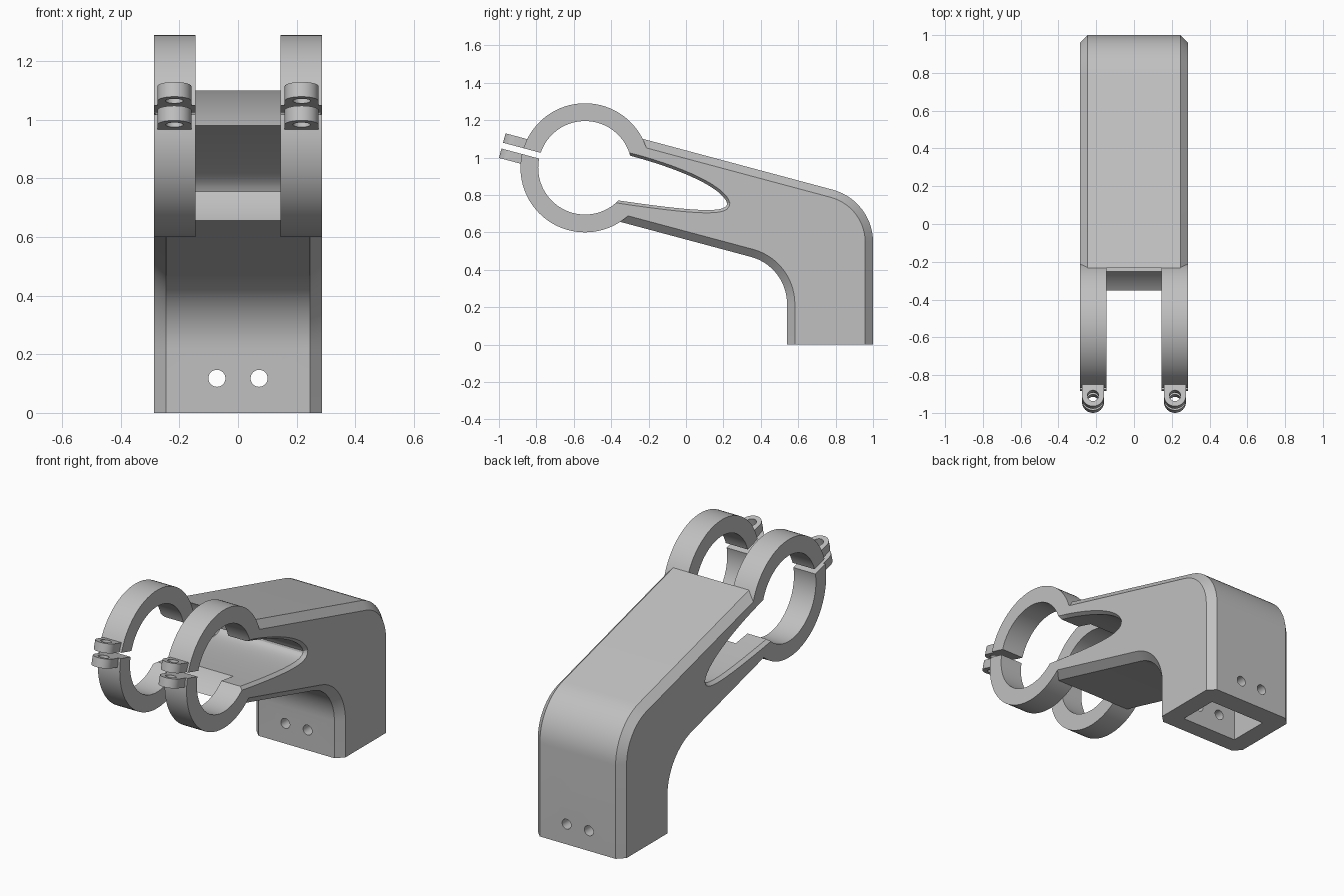
import bpy, bmesh
from math import cos, sin, tan, pi, radians
from mathutils import Matrix, Vector

cube = bpy.data.objects.get("Cube")
if cube:
    bpy.data.objects.remove(cube, do_unlink=True)

TILT = radians(15)
HALF = 0.287            # half width of the bracket
INNER = 0.145           # inner face of each clamp ring
CHAMFER = 0.042
RING = Vector((-0.54, 0.945))
OUTER_R, BORE_R = 0.345, 0.25

grey = bpy.data.materials.new("plain_grey")
grey.use_nodes = True
grey.diffuse_color = (0.53, 0.53, 0.53, 1)
grey.node_tree.nodes["Principled BSDF"].inputs["Base Color"].default_value = (0.53, 0.53, 0.53, 1)


def frame(a, b, h, origin=(0, 0, 0)):
    """Matrix whose columns map section axes a, b and depth h to the world."""
    m = Matrix((a, b, h)).transposed().to_4x4()
    m.translation = origin
    return m


ALONG_X = frame((0, 1, 0), (0, 0, 1), (1, 0, 0))
ALONG_Y = frame((1, 0, 0), (0, 0, 1), (0, 1, 0))
ALONG_Z = frame((1, 0, 0), (0, 1, 0), (0, 0, 1))
# Clamp frame: a points out of the ring along the split, b is x, h is across the split
CLAMP = frame((0, -cos(TILT), sin(TILT)), (1, 0, 0), (0, sin(TILT), cos(TILT)),
              (0, RING.x, RING.y))


def loft(name, sections, matrix):
    """Solid through matching outlines given as (depth, points)."""
    bm = bmesh.new()
    rows = [[bm.verts.new(matrix @ Vector((p[0], p[1], h))) for p in pts]
            for h, pts in sections]
    n = len(rows[0])
    for r0, r1 in zip(rows, rows[1:]):
        for i in range(n):
            j = (i + 1) % n
            bm.faces.new((r0[i], r0[j], r1[j], r1[i]))
    bm.faces.new(rows[0][::-1])
    bm.faces.new(rows[-1])
    bmesh.ops.recalc_face_normals(bm, faces=bm.faces)
    mesh = bpy.data.meshes.new(name)
    bm.to_mesh(mesh)
    bm.free()
    mesh.materials.append(grey)
    obj = bpy.data.objects.new(name, mesh)
    bpy.context.collection.objects.link(obj)
    return obj


def prism(name, pts, h0, h1, matrix):
    return loft(name, [(h0, pts), (h1, pts)], matrix)


def arc(center, r, a0, a1, n):
    return [(center[0] + r * cos(a0 + (a1 - a0) * i / n),
             center[1] + r * sin(a0 + (a1 - a0) * i / n)) for i in range(n + 1)]


def circle(center, r, n=32):
    return arc(center, r, 0, 2 * pi, n)[:-1]


def rect(a0, a1, b0, b1):
    return [(a0, b0), (a1, b0), (a1, b1), (a0, b1)]


def bezier(p, n):
    p = [Vector(q) for q in p]
    return [p[0] * (1 - t) ** 3 + p[1] * 3 * t * (1 - t) ** 2
            + p[2] * 3 * t * t * (1 - t) + p[3] * t ** 3
            for t in (i / n for i in range(n + 1))]


def combine(target, tool, operation):
    mod = target.modifiers.new("cut", 'BOOLEAN')
    mod.operation = operation
    mod.solver = 'EXACT'
    mod.object = tool
    bpy.context.view_layer.objects.active = target
    bpy.ops.object.modifier_apply(modifier=mod.name)
    bpy.data.objects.remove(tool, do_unlink=True)


def arm_outline(d):
    """Bent arm from the foot to inside the rings, pulled in by d."""
    start = -0.45

    def bend(y, z_at_wall, r, shift):
        # Fillet between the tilted line and the upright wall
        t = r * tan(radians(37.5))
        c = (y - r, z_at_wall - t)
        pts = arc(c, r + shift, 0, pi / 2 - TILT, 14)
        end = pts[-1]
        return pts + [(start, end[1] + (end[0] - start) * tan(TILT))]

    top = bend(1.0, 0.77, 0.29, -d)
    under = bend(0.54, 0.417, 0.26, d)
    return [(1.0 - d, 0)] + top + under[::-1] + [(0.54 + d, 0)]


def widened(pts, d):
    """Closed outline pushed outward by d (clockwise points)."""
    out = []
    for i, p in enumerate(pts):
        e = (pts[(i + 1) % len(pts)] - pts[i - 1]).normalized()
        out.append(p + Vector((-e.y, e.x)) * d)
    return out


# Arm with chamfered long edges
edge = HALF - CHAMFER
bracket = loft("clamp_bracket", [(-HALF, arm_outline(CHAMFER)), (-edge, arm_outline(0)),
                                 (edge, arm_outline(0)), (HALF, arm_outline(CHAMFER))], ALONG_X)

# Clamp rings and their rounded screw lugs
LUG_U, LUG_R, LUG_X = 0.4, 0.058, 0.217
for side in (-1, 1):
    combine(bracket, prism("ring", circle(RING, OUTER_R, 96), side * INNER, side * HALF,
                           ALONG_X), 'UNION')
    x = side * LUG_X
    outline = [(0.3, x - LUG_R)] + arc((LUG_U, x), LUG_R, -pi / 2, pi / 2, 16) + [(0.3, x + LUG_R)]
    combine(bracket, prism("lug", outline, -0.068, 0.068, CLAMP), 'UNION')

# Tapering opening behind the rings, with a slim chamfer on both sides
slot = (bezier([(-0.3, 1.01), (0.0, 0.93), (0.2, 0.83), (0.22, 0.755)], 14)
        + bezier([(0.22, 0.755), (0.22, 0.70), (0.05, 0.71), (-0.38, 0.773)], 14)[1:]
        + [Vector((-0.42, 0.83)), Vector((-0.42, 0.98))])
wide = widened(slot, 0.015)
rim = HALF - 0.02
cutters = [
    prism("ring_bore", circle(RING, BORE_R, 96), -0.5, 0.5, ALONG_X),
    prism("ring_gap", circle(RING, OUTER_R, 96), -INNER, INNER, ALONG_X),
    loft("slot", [(-0.3, wide), (-HALF, wide), (-rim, slot),
                  (rim, slot), (HALF, wide), (0.3, wide)], ALONG_X),
    prism("split", rect(0.2, 0.6, -0.4, 0.4), -0.016, 0.016, CLAMP),
    prism("foot_socket", rect(-0.18, 0.18, 0.64, 0.88), -0.1, 0.45, ALONG_Z),
]
# Screw holes through the foot and the lugs
for side in (-1, 1):
    cutters.append(prism("foot_hole", circle((side * 0.072, 0.118), 0.029), 0.4, 1.1, ALONG_Y))
    cutters.append(prism("lug_hole", circle((LUG_U, side * LUG_X), 0.03), -0.2, 0.2, CLAMP))
for cutter in cutters:
    combine(bracket, cutter, 'DIFFERENCE')

bpy.ops.object.select_all(action='DESELECT')
bracket.select_set(True)
bpy.context.view_layer.objects.active = bracket
bpy.ops.object.shade_smooth_by_angle(angle=radians(25))
